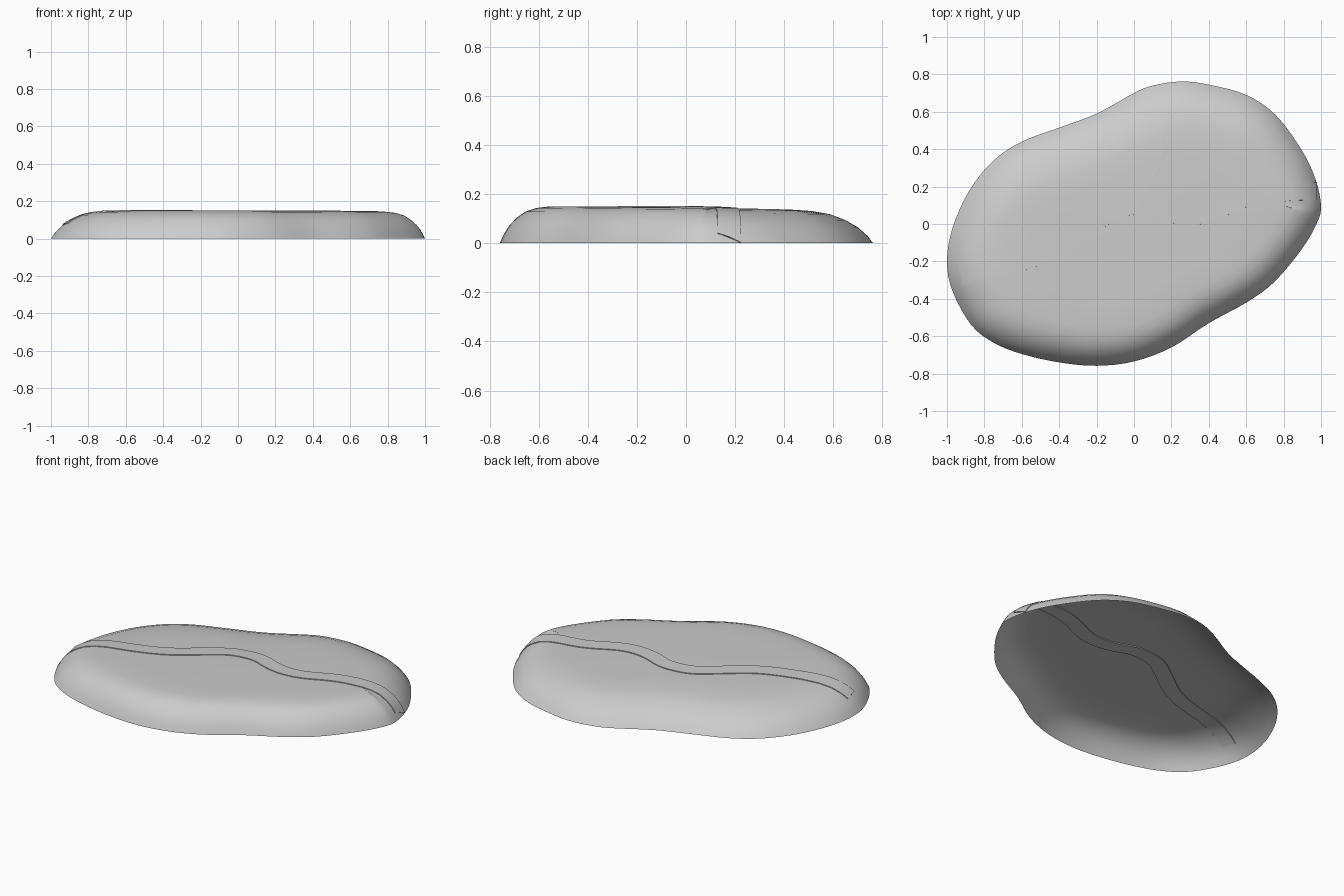
import bpy, bmesh
from mathutils import Vector
from mathutils.bvhtree import BVHTree

if "Cube" in bpy.data.objects:
    bpy.data.objects.remove(bpy.data.objects["Cube"])


def spline(points, closed, steps):
    """Catmull-Rom curve through 2D points."""
    p = [Vector((x, y, 0)) for x, y in points]
    n = len(p)
    at = (lambda i: p[i % n]) if closed else (lambda i: p[max(0, min(n - 1, i))])
    out = []
    for i in range(n if closed else n - 1):
        a, b, c, d = at(i - 1), at(i), at(i + 1), at(i + 2)
        for k in range(steps):
            t = k / steps
            out.append(0.5 * (2 * b + (c - a) * t + (2 * a - 5 * b + 4 * c - d) * t * t
                              + (3 * b - a - 3 * c + d) * t ** 3))
    if not closed:
        out.append(p[-1].copy())
    return out


def finish(bm, name, angle):
    me = bpy.data.meshes.new(name)
    bm.to_mesh(me)
    ob = bpy.data.objects.new(name, me)
    bpy.context.collection.objects.link(ob)
    bpy.ops.object.select_all(action='DESELECT')
    bpy.context.view_layer.objects.active = ob
    ob.select_set(True)
    bpy.ops.object.shade_smooth_by_angle(angle=angle)
    return ob


# Ground mound: open-bottomed shell with a rounded rim
outline = spline([(1, .1), (.97, .24), (.9, .39), (.76, .58), (.6, .69), (.4, .745),
                  (.25, .762), (.1, .74), (0, .7), (-.2, .59), (-.4, .515), (-.6, .44),
                  (-.75, .34), (-.88, .18), (-.97, -.02), (-1, -.2), (-.97, -.36),
                  (-.87, -.54), (-.75, -.635), (-.6, -.695), (-.4, -.74), (-.2, -.758),
                  (0, -.735), (.2, -.66), (.4, -.53), (.6, -.42), (.75, -.31),
                  (.9, -.13), (.98, .01)], True, 4)
rim = [(0, 0), (.02, .033), (.05, .068), (.09, .098), (.14, .123), (.2, .137), (.27, .143)]
n = len(outline)
normals = []
for i in range(n):
    t = outline[(i + 3) % n] - outline[i - 3]
    normals.append(Vector((t.y, -t.x, 0)).normalized())

rings = []
for d, z in rim:
    rings.append([p - o * d * (1 + .25 * o.y - .17 * o.x) + Vector((0, 0, z * (1 - .06 * p.y)))
                  for p, o in zip(outline, normals)])
last = rings[-1]
for s in (.75, .5, .25):
    rings.append([Vector((p.x * s, p.y * s, .147 + (p.z - .147) * s)) for p in last])

bm = bmesh.new()
vr = [[bm.verts.new(c) for c in ring] for ring in rings]
for a, b in zip(vr, vr[1:]):
    for i in range(n):
        j = (i + 1) % n
        bm.faces.new((a[i], a[j], b[j], b[i]))
top = bm.verts.new((0, 0, .147))
for i in range(n):
    bm.faces.new((vr[-1][i], vr[-1][(i + 1) % n], top))
bm.normal_update()
tree = BVHTree.FromBMesh(bm)
finish(bm, "ground_mound", 1.0)
bm.free()

# Winding path: thin slab draped over the mound
center = spline([(-.925, -.28), (-.75, -.238), (-.55, -.188), (-.38, -.12), (-.2, .01),
                 (-.1, .075), (0, .097), (.09, .093), (.2, .055), (.3, .042), (.41, .06),
                 (.6, .14), (.8, .168), (.9, .174), (.975, .175)], False, 5)
bm = bmesh.new()
sections = []
for i, p in enumerate(center):
    t = center[min(i + 1, len(center) - 1)] - center[max(i - 1, 0)]
    side = Vector((-t.y, t.x, 0)).normalized() * .047
    upper, lower = [], []
    for f in (1, 0, -1):
        q = p + side * f
        hit, nor, _, _ = tree.ray_cast(Vector((q.x, q.y, 1)), Vector((0, 0, -1)))
        if hit is None:
            hit, nor, _, _ = tree.find_nearest(q)
        upper.append(bm.verts.new(hit + nor * .005))
        lower.append(bm.verts.new(hit - nor * .005))
    sections.append(upper + lower[::-1])
for a, b in zip(sections, sections[1:]):
    for k in range(6):
        m = (k + 1) % 6
        bm.faces.new((a[k], a[m], b[m], b[k]))
bm.faces.new(sections[0])
bm.faces.new(sections[-1][::-1])
bmesh.ops.recalc_face_normals(bm, faces=bm.faces)
finish(bm, "winding_path", .6)
bm.free()
